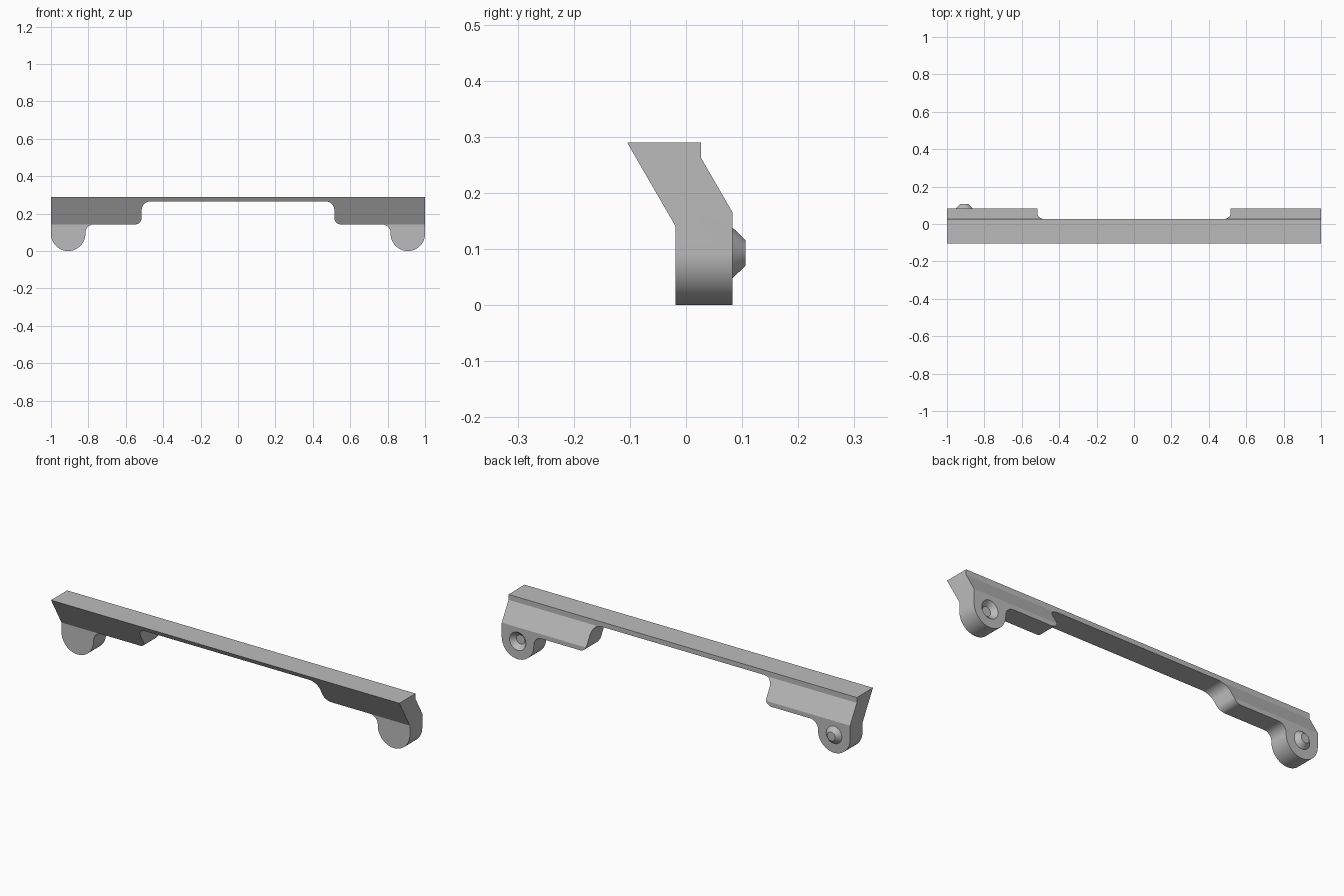
import bpy, bmesh
from math import sin, cos, radians, pi
from mathutils import Matrix, Vector

if "Cube" in bpy.data.objects:
    bpy.data.objects.remove(bpy.data.objects["Cube"], do_unlink=True)

grey = bpy.data.materials.new("plain grey")
grey.use_nodes = True
colour = (0.5, 0.5, 0.5, 1)
grey.diffuse_color = colour
grey.node_tree.nodes["Principled BSDF"].inputs["Base Color"].default_value = colour


def finish(name, bm):
    bmesh.ops.recalc_face_normals(bm, faces=bm.faces)
    mesh = bpy.data.meshes.new(name)
    bm.to_mesh(mesh)
    bm.free()
    mesh.materials.append(grey)
    obj = bpy.data.objects.new(name, mesh)
    bpy.context.collection.objects.link(obj)
    return obj


def prism(name, points, offset):
    """Extrude a closed outline of 3D points along an offset."""
    bm = bmesh.new()
    face = bm.faces.new([bm.verts.new(p) for p in points])
    new = bmesh.ops.extrude_face_region(bm, geom=[face])["geom"]
    bmesh.ops.translate(bm, vec=Vector(offset),
                        verts=[v for v in new if isinstance(v, bmesh.types.BMVert)])
    return finish(name, bm)


def arc(cx, cz, r, start, end, steps=10):
    angles = [radians(start + (end - start) * i / steps) for i in range(steps + 1)]
    return [(cx + r * cos(a), cz + r * sin(a)) for a in angles]


def cone(name, x, y, depth, r_base, r_tip):
    """Truncated cone along y, its wide end at y."""
    bm = bmesh.new()
    bmesh.ops.create_cone(bm, cap_ends=True, segments=48, radius1=r_base, radius2=r_tip,
                          depth=abs(depth))
    turn = Matrix.Rotation(-pi / 2 if depth > 0 else pi / 2, 4, "X")
    bmesh.ops.transform(bm, verts=bm.verts,
                        matrix=Matrix.Translation((x, y + depth / 2, PEG_Z)) @ turn)
    return finish(name, bm)


def combine(obj, tool, operation):
    mod = obj.modifiers.new(operation, "BOOLEAN")
    mod.operation, mod.object, mod.solver = operation, tool, "EXACT"
    bpy.context.view_layer.objects.active = obj
    bpy.ops.object.modifier_apply(modifier=mod.name)
    bpy.data.objects.remove(tool, do_unlink=True)


def smooth(obj):
    bpy.ops.object.select_all(action="DESELECT")
    obj.select_set(True)
    bpy.context.view_layer.objects.active = obj
    bpy.ops.object.shade_smooth_by_angle(angle=radians(28))


TOP, BACK, PEG_X, PEG_Z = 0.29, 0.083, 0.908, 0.093

# Left half of the front outline: rounded foot, shoulder and thin bridge
half = [(1, TOP)]
half += arc(0.908, 0.092, 0.092, 0, -180, 32)
half += arc(0.771, 0.097, 0.045, 0, 90)
half += arc(0.55, 0.177, 0.035, 270, 180)
half += arc(0.47, 0.22, 0.045, 0, 90)
outline = half + [(-x, z) for x, z in reversed(half)]
bar = prism("bracket_bar", [(x, -0.2, z) for x, z in outline], (0, 0.4, 0))

# Bent side section that trims the bar
section = [(-0.105, TOP + 0.0), (0.027, TOP), (0.027, 0.262), (BACK, 0.165),
           (BACK, -0.05), (-0.019, -0.05), (-0.019, 0.141)]
trim = prism("section_cutter", [(-1.1, y, z) for y, z in section], (2.2, 0, 0))
combine(bar, trim, "INTERSECT")

# Locating socket on the left foot
combine(bar, cone("socket_cutter", PEG_X, BACK + 0.001, -0.025, 0.048, 0.024), "DIFFERENCE")
smooth(bar)

# Locating peg on the right foot
peg = cone("locating_peg", -PEG_X, BACK, 0.023, 0.045, 0.023)
smooth(peg)
